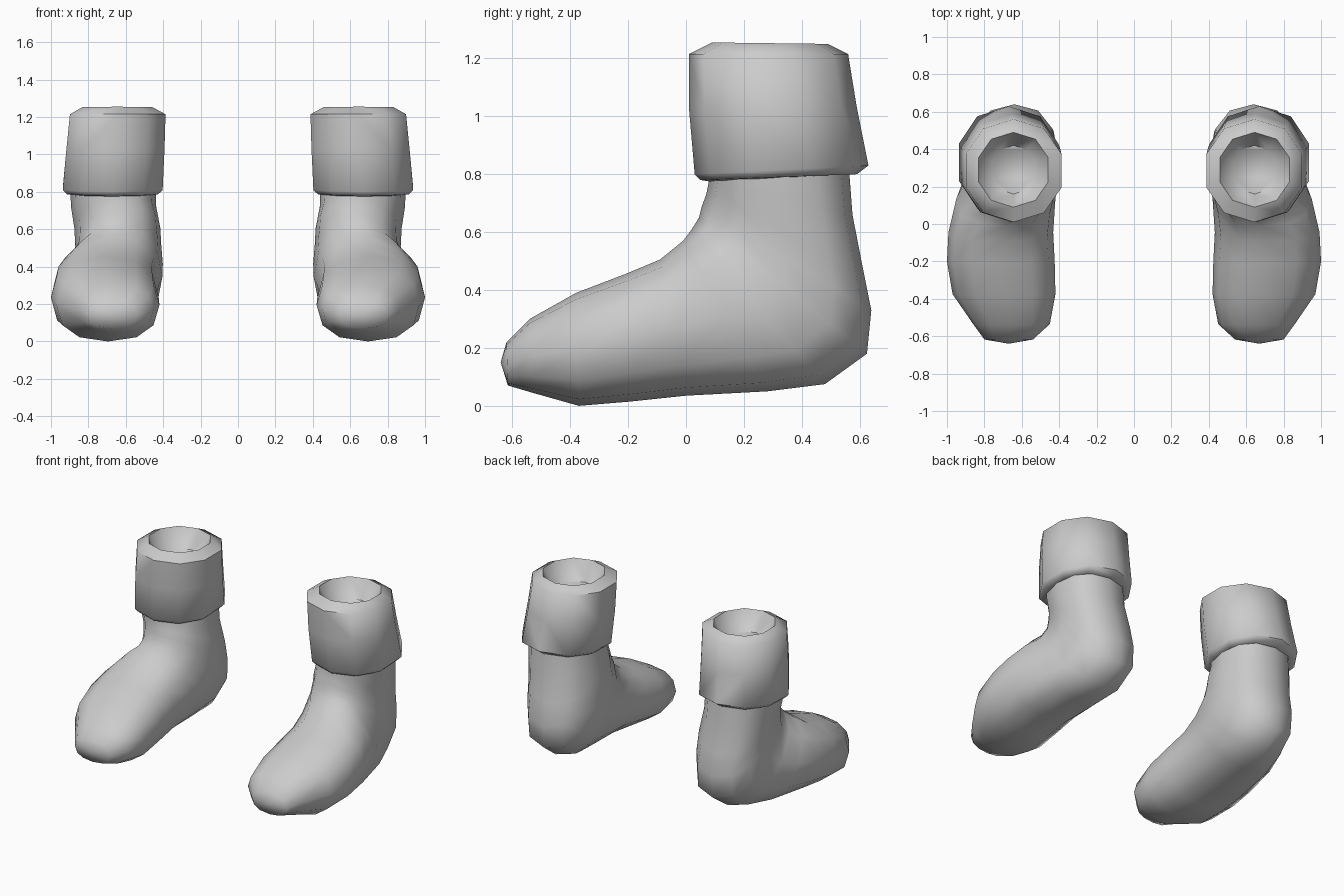
import bpy, bmesh, math
from mathutils import Vector

if "Cube" in bpy.data.objects:
    bpy.data.objects.remove(bpy.data.objects["Cube"])

grey = bpy.data.materials.new("soft_grey")
grey.diffuse_color = (0.6, 0.6, 0.6, 1)
grey.use_nodes = True
grey.node_tree.nodes["Principled BSDF"].inputs["Base Color"].default_value = grey.diffuse_color


def rounded(c, power):
    return math.copysign(abs(c) ** power, c)


def loft(name, rings, side, tip=None):
    """Skin a list of rings, closing both ends; tip is an optional rounded start point."""
    bm = bmesh.new()
    loops = [[bm.verts.new((p.x * side, p.y, p.z)) for p in r] for r in rings]
    n = len(loops[0])
    for a, b in zip(loops, loops[1:]):
        for i in range(n):
            j = (i + 1) % n
            bm.faces.new((a[i], a[j], b[j], b[i]))
    if tip:
        t = bm.verts.new((tip[0] * side, tip[1], tip[2]))
        for i in range(n):
            bm.faces.new((t, loops[0][(i + 1) % n], loops[0][i]))
    else:
        bm.faces.new(loops[0][::-1])
    bm.faces.new(loops[-1])
    bmesh.ops.recalc_face_normals(bm, faces=bm.faces)
    me = bpy.data.meshes.new(name)
    bm.to_mesh(me)
    bm.free()
    me.materials.append(grey)
    ob = bpy.data.objects.new(name, me)
    bpy.context.collection.objects.link(ob)
    bpy.ops.object.select_all(action='DESELECT')
    ob.select_set(True)
    bpy.context.view_layer.objects.active = ob
    bpy.ops.object.shade_smooth_by_angle(angle=math.radians(60))


def section(yb, zb, yt, zt, xc, hw, n=12, power=0.85):
    """Cross-section spanning from the sole/heel point to the instep/shin point."""
    low, top = Vector((xc, yb, zb)), Vector((xc, yt, zt))
    mid, half = (low + top) / 2, (low - top) / 2
    pts = []
    for i in range(n):
        a = math.tau * i / n
        pts.append(mid + half * rounded(math.cos(a), power)
                   + Vector((hw * rounded(math.sin(a), power), 0, 0)))
    return pts


# Foot and leg: sections fan round the ankle from toe to shin
FOOT = [
    (-0.615, 0.07, -0.62, 0.22, 0.67, 0.13),
    (-0.53, 0.045, -0.54, 0.30, 0.655, 0.205),
    (-0.37, 0.00, -0.38, 0.39, 0.695, 0.275),
    (-0.19, 0.015, -0.21, 0.455, 0.712, 0.288),
    (0.00, 0.035, -0.09, 0.505, 0.712, 0.28),
    (0.28, 0.05, -0.01, 0.57, 0.685, 0.265),
    (0.48, 0.075, 0.02, 0.61, 0.65, 0.245),
    (0.625, 0.18, 0.045, 0.65, 0.638, 0.236),
    (0.64, 0.33, 0.055, 0.69, 0.64, 0.23),
    (0.61, 0.48, 0.07, 0.73, 0.645, 0.23),
    (0.575, 0.66, 0.08, 0.78, 0.665, 0.228),
    (0.56, 0.86, 0.08, 0.86, 0.67, 0.228),
]

# Cuff: underside, flared hem, wall, rolled rim, then down into the opening
CUFF = [
    (0.55, 0.80, 0.08, 0.775, 0.67, 0.225),
    (0.59, 0.80, 0.05, 0.78, 0.67, 0.255),
    (0.63, 0.83, 0.03, 0.80, 0.67, 0.28),
    (0.59, 1.03, 0.01, 1.03, 0.655, 0.275),
    (0.56, 1.215, 0.01, 1.215, 0.643, 0.268),
    (0.49, 1.25, 0.09, 1.255, 0.645, 0.195),
    (0.42, 1.13, 0.16, 1.13, 0.645, 0.118),
]

for side, label in ((1, "right"), (-1, "left")):
    loft(label + "_foot", [section(*s) for s in FOOT], side, tip=(0.67, -0.64, 0.15))
    loft(label + "_cuff", [section(*s, n=10, power=0.95) for s in CUFF], side)
